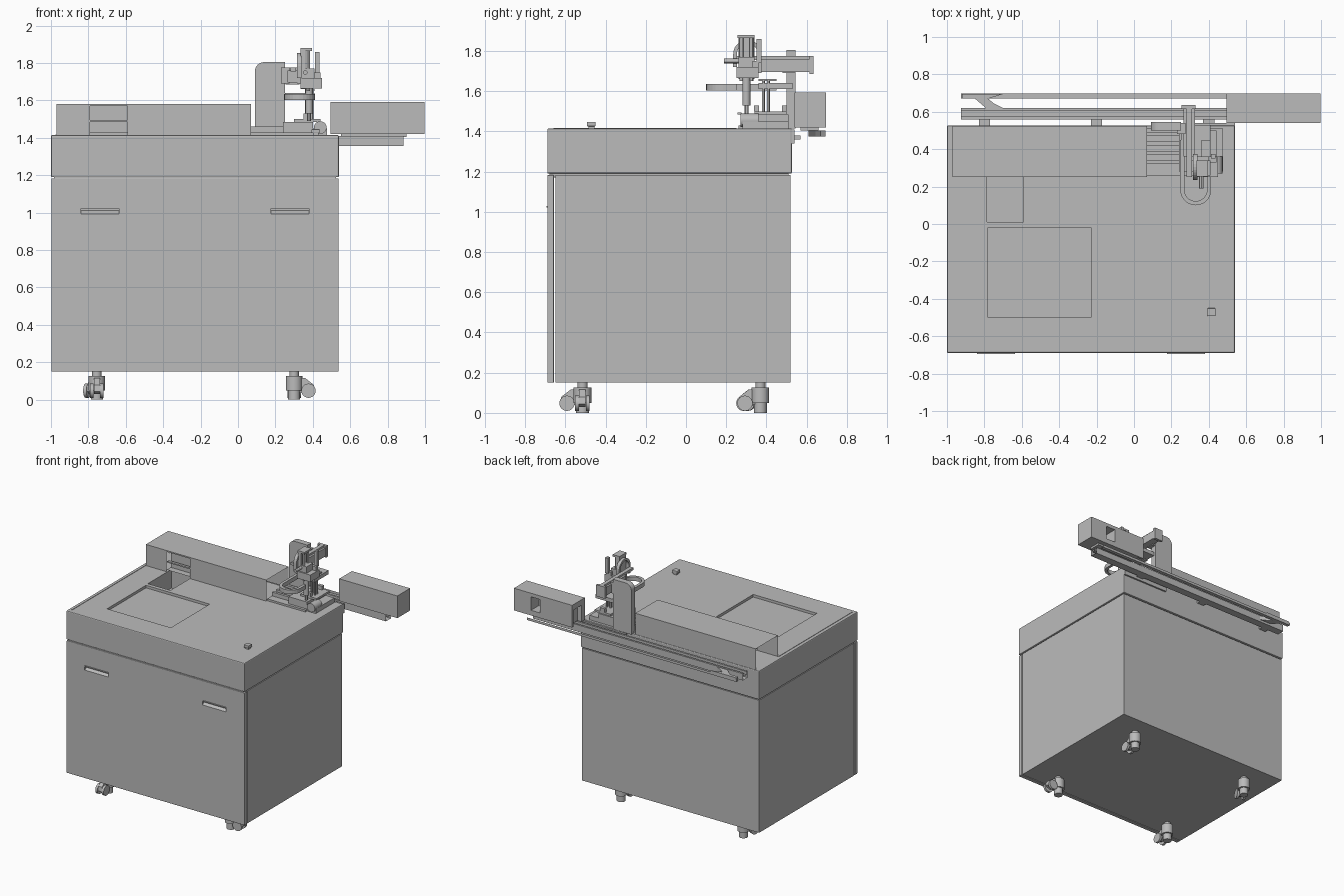
import bpy, bmesh, math
from mathutils import Matrix, Vector

if "Cube" in bpy.data.objects:
    bpy.data.objects.remove(bpy.data.objects["Cube"], do_unlink=True)

grey = bpy.data.materials.new("machine grey")
grey.use_nodes = True
COLOUR = (0.5, 0.5, 0.5, 1)
grey.diffuse_color = COLOUR
grey.node_tree.nodes["Principled BSDF"].inputs["Base Color"].default_value = COLOUR


def finish(name, bm, fix=True):
    if fix:
        bmesh.ops.recalc_face_normals(bm, faces=bm.faces)
    mesh = bpy.data.meshes.new(name)
    bm.to_mesh(mesh)
    bm.free()
    mesh.materials.append(grey)
    ob = bpy.data.objects.new(name, mesh)
    bpy.context.collection.objects.link(ob)
    return ob


def select(ob):
    bpy.ops.object.select_all(action='DESELECT')
    ob.select_set(True)
    bpy.context.view_layer.objects.active = ob


def box(name, x, y, z, bevel=0):
    bm = bmesh.new()
    bmesh.ops.create_cube(bm, size=1)
    for v in bm.verts:
        v.co = Vector([a + (b - a) * (c + 0.5) for (a, b), c in zip((x, y, z), v.co)])
    if bevel:
        bmesh.ops.bevel(bm, geom=bm.edges[:], offset=bevel, segments=2, affect='EDGES', profile=0.5)
    return finish(name, bm)


def place(axis, u, v, w):
    return {'x': (w, u, v), 'y': (u, w, v), 'z': (u, v, w)}[axis]


def prism(name, axis, pts, a, b, closed=True):
    """Extrude a 2D outline along an axis; open outlines become thin sheets."""
    bm = bmesh.new()
    ends = [[bm.verts.new(place(axis, u, v, w)) for u, v in pts] for w in (a, b)]
    n = len(pts)
    for i in range(n if closed else n - 1):
        j = (i + 1) % n
        bm.faces.new((ends[0][i], ends[0][j], ends[1][j], ends[1][i]))
    if closed:
        bm.faces.new(ends[0])
        bm.faces.new(ends[1])
    return finish(name, bm)


def cylinder(name, axis, centre, r, a, b, sides=24):
    pts = [(centre[0] + r * math.cos(2 * math.pi * i / sides),
            centre[1] + r * math.sin(2 * math.pi * i / sides)) for i in range(sides)]
    ob = prism(name, axis, pts, a, b)
    select(ob)
    bpy.ops.object.shade_smooth_by_angle()
    return ob


def loop_band(name, axis, cu, cv, r, t, leg_a, leg_b, sign, a, b):
    """U-shaped cable guide: half ring with two straight legs."""
    def run(rad):
        arc = [(cu + rad * math.cos(math.pi * i / 14), cv + sign * rad * math.sin(math.pi * i / 14))
               for i in range(15)]
        return [(cu + rad, leg_a)] + arc + [(cu - rad, leg_b)]
    return prism(name, axis, run(r) + run(r - t)[::-1], a, b)


def cut(target, cutter):
    mod = target.modifiers.new("cut", 'BOOLEAN')
    mod.operation = 'DIFFERENCE'
    mod.solver = 'EXACT'
    mod.object = cutter
    select(target)
    bpy.ops.object.modifier_apply(modifier=mod.name)
    bpy.data.objects.remove(cutter, do_unlink=True)


# Cabinet, door and top housing
box("cabinet", (-0.995, 0.535), (-0.65, 0.52), (0.15, 1.183))
box("seam_band", (-0.985, 0.525), (-0.68, 0.51), (1.17, 1.2))
door = box("front_door", (-0.997, 0.538), (-0.69, -0.657), (0.15, 1.183), 0.004)
housing = box("top_housing", (-1, 0.54), (-0.69, 0.527), (1.19, 1.415), 0.007)
cut(housing, box("cutter", (-0.78, -0.23), (-0.5, -0.02), (1.395, 1.5)))
cut(housing, box("cutter", (-0.785, -0.59), (0.01, 0.3), (1.27, 1.5)))

# Recessed door grips with a sloping lip
for x in (-0.7375, 0.2775):
    profile = [(-0.72, 0.975), (-0.66, 1.012), (-0.66, 1.025), (-0.72, 1.025)]
    cut(door, prism("cutter", 'x', profile, x - 0.102, x + 0.102))
    box("grip_lip", (x - 0.102, x + 0.102), (-0.695, -0.685), (1.022, 1.03))

box("button_base", (0.4, 0.43), (-0.485, -0.455), (1.41, 1.425))
box("button", (0.393, 0.437), (-0.493, -0.45), (1.425, 1.447), 0.004)
box("left_trim", (-0.975, -0.97), (-0.66, 0.25), (1.413, 1.418))

# Sheet cover with open ends and an outlet at the front
prism("cover", 'x', [(0.25, 1.57), (0.25, 1.58), (0.525, 1.58), (0.525, 1.415)], -0.97, 0.07, False)
for a, b in ((-0.97, -0.79), (-0.59, 0.07)):
    prism("cover_front", 'x', [(0.25, 1.415), (0.25, 1.57)], a, b, False)
prism("outlet_chute", 'x', [(0.25, 1.43), (0.3, 1.43), (0.3, 1.57), (0.25, 1.57)], -0.79, -0.59, False)
box("outlet_bar", (-0.79, -0.59), (0.255, 0.275), (1.485, 1.495))

# Rear rails and cable tray
prism("rear_rail", 'x', [(0.56, 1.41), (0.56, 1.357), (0.62, 1.357), (0.62, 1.41), (0.605, 1.41),
                         (0.605, 1.385), (0.575, 1.385), (0.575, 1.41), (0.56, 1.41)], -0.925, 0.885, False)
prism("cable_tray", 'x', [(0.67, 1.375), (0.697, 1.375), (0.697, 1.395)], -0.925, 0.885, False)
prism("tray_link", 'z', [(-0.92, 0.695), (-0.92, 0.67), (-0.85, 0.67), (-0.78, 0.61), (-0.68, 0.61),
                         (-0.75, 0.645), (-0.78, 0.67), (-0.7, 0.695)], 1.375, 1.405)
box("rail_bracket", (0.14, 0.54), (0.525, 0.54), (1.34, 1.41))
for x in (-0.8, -0.2, 0.4):
    box("rail_support", (x - 0.03, x + 0.03), (0.52, 0.57), (1.36, 1.38))

# Side feeder box with a window in its back
feeder = box("feeder_box", (0.495, 0.997), (0.54, 0.697), (1.42, 1.593))
cut(feeder, box("cutter", (0.77, 0.85), (0.6, 0.75), (1.46, 1.565)))
cut(feeder, box("cutter", (0.45, 0.53), (0.58, 0.68), (1.4, 1.55)))
box("feeder_foot", (0.55, 0.9), (0.57, 0.66), (1.405, 1.42))

# Tower with a rounded shoulder
shoulder = [(0.14 - 0.05 * math.cos(math.pi * i / 12), 1.755 + 0.05 * math.sin(math.pi * i / 12))
            for i in range(7)]
prism("tower", 'y', [(0.09, 1.415)] + shoulder + [(0.25, 1.805), (0.25, 1.415)], 0.5, 0.545)

# Machine bed
box("bed_plate", (0.07, 0.4), (0.26, 0.51), (1.415, 1.43))
for y in (0.33, 0.38, 0.43, 0.48):
    box("bed_rail", (0.07, 0.3), (y - 0.01, y + 0.01), (1.43, 1.46))
box("bed_block", (0.24, 0.4), (0.28, 0.51), (1.43, 1.485))
box("bed_end", (0.4, 0.475), (0.28, 0.51), (1.415, 1.45))
cylinder("bed_roller", 'y', (0.44, 1.455), 0.034, 0.27, 0.36)
box("clamp_plate", (0.3, 0.44), (0.34, 0.5), (1.485, 1.5))
for y in (0.35, 0.49):
    box("clamp_post", (0.35, 0.39), (y - 0.012, y + 0.012), (1.5, 1.53))
for x in (0.365, 0.395):
    for y in (0.385, 0.41):
        cylinder("guide_rod", 'z', (x, y), 0.008, 1.49, 1.66, 12)

# Cross arm and lifting head
box("arm_beam", (0.265, 0.325), (0.36, 0.63), (1.695, 1.76))
box("arm_rail", (0.28, 0.31), (0.25, 0.635), (1.755, 1.775))
box("arm_end_cap", (0.255, 0.33), (0.615, 0.635), (1.685, 1.775))
box("arm_mount", (0.23, 0.275), (0.48, 0.54), (1.69, 1.775))
box("tool_plate", (0.25, 0.41), (0.36, 0.53), (1.61, 1.64))
box("tool_plate_top", (0.36, 0.41), (0.36, 0.45), (1.65, 1.66))
box("head_spine", (0.335, 0.36), (0.26, 0.34), (1.66, 1.875))
box("head_cap", (0.335, 0.395), (0.255, 0.34), (1.865, 1.88))
for y in (0.275, 0.325):
    cylinder("head_rod", 'z', (0.375, y), 0.01, 1.65, 1.87, 12)
box("head_carriage", (0.335, 0.45), (0.25, 0.36), (1.665, 1.72))
box("head_motor", (0.35, 0.41), (0.26, 0.34), (1.72, 1.77))
box("head_bracket", (0.395, 0.44), (0.33, 0.36), (1.67, 1.75))
box("sensor_bar", (0.412, 0.435), (0.35, 0.375), (1.74, 1.86))
cylinder("head_knob", 'y', (0.36, 1.75), 0.012, 0.19, 0.26, 12)
cylinder("tool_spindle", 'z', (0.38, 0.3), 0.02, 1.53, 1.665, 16)
cylinder("tool_tip", 'z', (0.38, 0.3), 0.01, 1.49, 1.53, 12)
loop_band("upright_cable_loop", 'x', 0.305, 1.785, 0.07, 0.018, 1.69, 1.72, 1, 0.315, 0.34)
loop_band("flat_cable_loop", 'z', 0.33, 0.183, 0.083, 0.022, 0.25, 0.45, -1, 1.603, 1.635)


# Swivel casters: levelling foot, housing, fork and twin wheels
def caster(x, y, angle):
    parts = [cylinder("caster_stem", 'z', (0, 0), 0.025, 0.125, 0.152),
             cylinder("caster_housing", 'z', (0, 0), 0.044, 0.05, 0.127),
             cylinder("caster_foot", 'z', (0, 0), 0.032, 0, 0.05),
             prism("caster_fork", 'y', [(0, 0.12), (0.06, 0.115), (0.105, 0.08), (0.11, 0.045),
                                        (0.07, 0.03), (0, 0.05)], -0.016, 0.016)]
    for s in (-1, 1):
        parts.append(cylinder("caster_wheel", 'y', (0.077, 0.048), 0.038, s * 0.018, s * 0.036))
    turn = Matrix.Translation((x, y, 0)) @ Matrix.Rotation(math.radians(angle), 4, 'Z')
    for ob in parts:
        ob.data.transform(turn)


caster(-0.755, -0.515, -90)
caster(0.3, -0.515, 0)
caster(-0.755, 0.37, -110)
caster(0.3, 0.37, -90)
